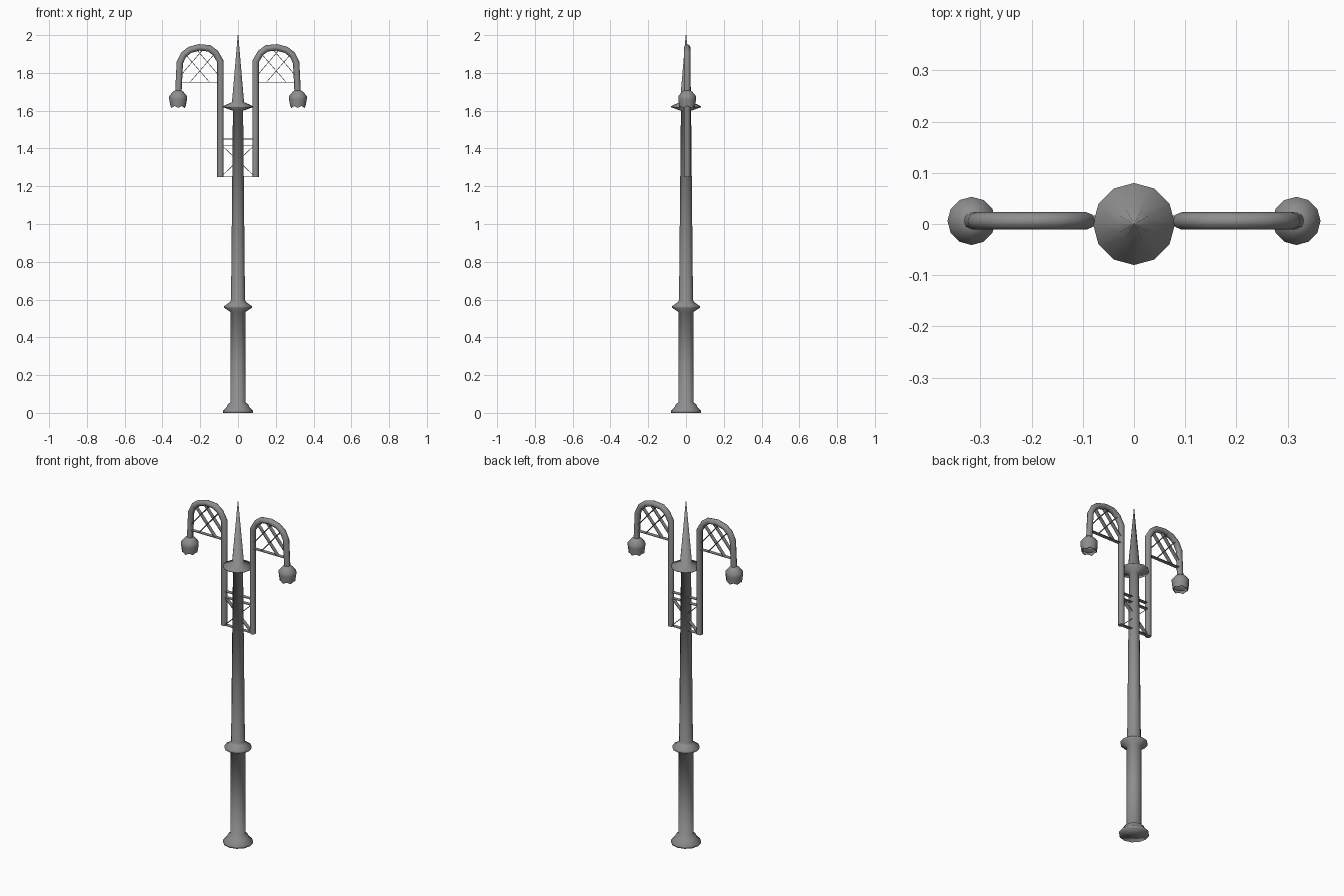
import bpy, bmesh, math
from mathutils import Vector

if "Cube" in bpy.data.objects:
    bpy.data.objects.remove(bpy.data.objects["Cube"])

Y = 0.006  # arms sit slightly behind the pole axis

# Dark painted iron
iron = bpy.data.materials.new("dark_iron")
iron.diffuse_color = (0.27, 0.27, 0.27, 1)
iron.use_nodes = True
iron.node_tree.nodes["Principled BSDF"].inputs["Base Color"].default_value = iron.diffuse_color
# Pale glass under the lamps
glass = bpy.data.materials.new("pale_glass")
glass.diffuse_color = (0.7, 0.7, 0.7, 1)
glass.use_nodes = True
glass.node_tree.nodes["Principled BSDF"].inputs["Base Color"].default_value = glass.diffuse_color


def finish(name, bm, angle=40, mat=iron):
    bmesh.ops.recalc_face_normals(bm, faces=bm.faces)
    me = bpy.data.meshes.new(name)
    bm.to_mesh(me)
    bm.free()
    me.materials.append(mat)
    ob = bpy.data.objects.new(name, me)
    bpy.context.collection.objects.link(ob)
    for o in bpy.context.selected_objects:
        o.select_set(False)
    bpy.context.view_layer.objects.active = ob
    ob.select_set(True)
    bpy.ops.object.shade_smooth_by_angle(angle=math.radians(angle))
    return ob


def bridge(bm, rings):
    """Skin a row of vertex rings and cap both ends."""
    for a, b in zip(rings, rings[1:]):
        for i in range(len(a)):
            j = (i + 1) % len(a)
            bm.faces.new((a[i], a[j], b[j], b[i]))
    bm.faces.new(rings[0])
    bm.faces.new(rings[-1])


def lathe(name, profile, centre=(0, 0), sides=12, scallop=(), drop=0, angle=80, mat=iron):
    """Revolve (radius, z) points; on scalloped rings every other vertex is lowered."""
    bm = bmesh.new()
    rings = []
    for k, (r, z) in enumerate(profile):
        ring = []
        for i in range(sides):
            a = 2 * math.pi * i / sides
            dz = drop if k in scallop and i % 2 else 0
            ring.append(bm.verts.new((centre[0] + r * math.cos(a),
                                      centre[1] + r * math.sin(a), z - dz)))
        rings.append(ring)
    bridge(bm, rings)
    return finish(name, bm, angle, mat)


def tube(name, path, radius, sides=8):
    """Round tube along an (x, z) path in the arm plane, mitred at the bends."""
    bm = bmesh.new()
    pts = [Vector((x, Y, z)) for x, z in path]
    side = Vector((0, 1, 0))
    rings = []
    for i, p in enumerate(pts):
        d0 = (p - pts[i - 1]).normalized() if i else (pts[1] - p).normalized()
        d1 = (pts[i + 1] - p).normalized() if i < len(pts) - 1 else d0
        t = (d0 + d1).normalized()
        n = t.cross(side) / max(t.dot(d0), 0.5)
        rings.append([bm.verts.new(p + radius * (math.cos(a) * n + math.sin(a) * side))
                      for a in (2 * math.pi * k / sides for k in range(sides))])
    bridge(bm, rings)
    return finish(name, bm, 50)


def strips(name, lines, width=0.022, thick=0.003):
    """Thin flat bars joining pairs of (x, z) points."""
    bm = bmesh.new()
    for x0, z0, x1, z1 in lines:
        n = Vector((z0 - z1, 0, x1 - x0)).normalized() * thick / 2
        w = Vector((0, width / 2, 0))
        bridge(bm, [[bm.verts.new(Vector((x, Y, z)) + s * n + t * w)
                     for s, t in ((1, 1), (1, -1), (-1, -1), (-1, 1))]
                    for x, z in ((x0, z0), (x1, z1))])
    return finish(name, bm, 20)


# Post: foot, lower shaft, middle ring, tapering shaft, collar and spire
lathe("post", [
    (0.080, 0), (0.080, 0.012), (0.060, 0.03), (0.055, 0.045), (0.041, 0.055),
    (0.041, 0.535), (0.073, 0.556), (0.073, 0.566), (0.042, 0.587), (0.037, 0.597),
    (0.027, 1.60), (0.080, 1.618), (0.080, 1.624), (0.032, 1.645), (0.0015, 2.0)], angle=130)

# Lattice between the two arm uprights
strips("lower_lattice", [
    (-0.09, 1.45, 0.09, 1.45), (-0.09, 1.415, 0.09, 1.415), (-0.09, 1.253, 0.09, 1.253),
    (-0.085, 1.255, 0.085, 1.415), (-0.085, 1.415, 0.085, 1.255)])

for s, tag in ((-1, "left"), (1, "right")):
    # Bent arm
    path = [(0.093, 1.25), (0.093, 1.86), (0.119, 1.905), (0.152, 1.93), (0.205, 1.935),
            (0.255, 1.922), (0.288, 1.896), (0.308, 1.855), (0.316, 1.69)]
    tube("arm_" + tag, [(s * x, z) for x, z in path], 0.017)
    # Lattice under the bend
    lines = [(0.10, 1.75, 0.306, 1.75),
             (0.125, 1.90, 0.255, 1.75), (0.18, 1.93, 0.305, 1.785),
             (0.28, 1.90, 0.15, 1.75), (0.225, 1.93, 0.10, 1.785)]
    strips("arm_lattice_" + tag, [(s * a, b, s * c, d) for a, b, c, d in lines])
    # Tulip lamp shade with a scalloped rim, and the glass inside it
    lathe("lamp_shade_" + tag, [
        (0.016, 1.708), (0.028, 1.700), (0.047, 1.677), (0.047, 1.66), (0.041, 1.625),
        (0.038, 1.625), (0.041, 1.640)], (s * 0.317, Y), 12, (4, 5), 0.010)
    lathe("lamp_glass_" + tag, [(0.038, 1.642), (0.037, 1.632), (0.022, 1.624)],
          (s * 0.317, Y), mat=glass)
